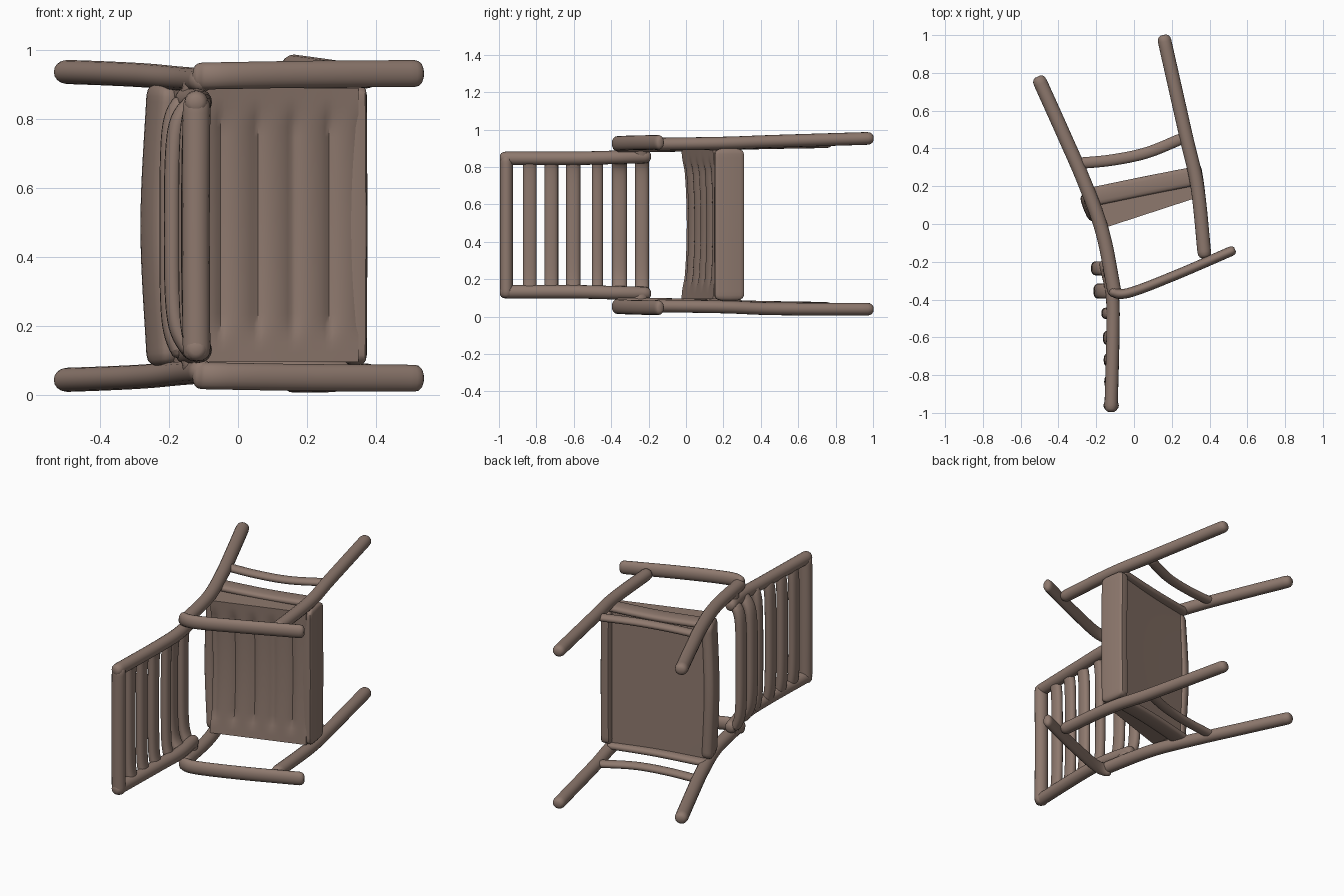
import bpy, bmesh, math
from mathutils import Vector

if "Cube" in bpy.data.objects:
    bpy.data.objects.remove(bpy.data.objects["Cube"])

wood = bpy.data.materials.new("brown_wood")
wood.diffuse_color = (0.27, 0.19, 0.155, 1)
wood.use_nodes = True
wood.node_tree.nodes["Principled BSDF"].inputs["Base Color"].default_value = wood.diffuse_color


def finish(name, bm):
    bmesh.ops.recalc_face_normals(bm, faces=bm.faces)
    me = bpy.data.meshes.new(name)
    bm.to_mesh(me)
    bm.free()
    ob = bpy.data.objects.new(name, me)
    bpy.context.collection.objects.link(ob)
    me.materials.append(wood)
    bpy.ops.object.select_all(action='DESELECT')
    ob.select_set(True)
    bpy.context.view_layer.objects.active = ob
    bpy.ops.object.shade_smooth_by_angle(angle=math.radians(45))
    return ob


def loft(name, rings):
    bm = bmesh.new()
    rows = [[bm.verts.new(p) for p in r] for r in rings]
    n = len(rows[0])
    for a, b in zip(rows, rows[1:]):
        for i in range(n):
            bm.faces.new((a[i], a[(i + 1) % n], b[(i + 1) % n], b[i]))
    bm.faces.new(rows[0])
    bm.faces.new(rows[-1])
    return finish(name, bm)


def smooth_path(pts, k=8):
    p = [Vector(q) for q in pts]
    p = [2 * p[0] - p[1]] + p + [2 * p[-1] - p[-2]]
    out = []
    for i in range(1, len(p) - 2):
        a, b, c, d = p[i - 1:i + 3]
        for s in range(k):
            t = s / k
            out.append(0.5 * (2 * b + (c - a) * t + (2 * a - 5 * b + 4 * c - d) * t * t
                              + (3 * b - a - 3 * c + d) * t ** 3))
    return out + [p[-2]]


def rod(name, pts, ru, rv, ref=(0, 0, 1), sides=16, power=1.0):
    """Rounded rod along a smooth path; rv is the radius along ref, ru across it."""
    path = smooth_path(pts)
    last = len(path) - 1
    rings = []

    def ring(c, t, s):
        u = t.cross(Vector(ref)).normalized()
        v = u.cross(t).normalized()
        r = []
        for i in range(sides):
            a = 2 * math.pi * i / sides
            x, y = math.cos(a), math.sin(a)
            x = math.copysign(abs(x) ** power, x)
            y = math.copysign(abs(y) ** power, y)
            r.append(c + u * ru * s * x + v * rv * s * y)
        rings.append(r)

    cap = min(ru, rv)
    for i, c in enumerate(path):
        t = (path[min(i + 1, last)] - path[max(i - 1, 0)]).normalized()
        if i == 0:
            for e, s in ((0, .45), (.2, .75), (.5, .93)):
                ring(c + t * cap * e, t, s)
            ring(c + t * cap, t, 1)
        elif i == last:
            ring(c - t * cap, t, 1)
            for e, s in ((.5, .93), (.2, .75), (0, .45)):
                ring(c - t * cap * e, t, s)
        elif cap < min((c - path[0]).length, (c - path[-1]).length):
            ring(c, t, 1)
    return loft(name, rings)


# Side frames: the chair lies on its side, so each pair is split along z
for side, s in (("upper", 1), ("lower", -1)):
    def P(x, y, h):
        return (x, y, (0.492 if s > 0 else 0.488) + s * h)
    rod(side + "_rear_leg", [P(-.51, .78, .445), P(-.375, .48, .44), P(-.262, .22, .434),
                             P(-.165, -.05, .425), P(-.10, -.38, .42)], .037, .035)
    rod(side + "_front_leg", [P(.155, 1.0, .462 if s > 0 else .448), P(.272, .48, .446),
                              P(.335, .2, .436), P(.375, -.18, .43)], .036, .034)
    rod(side + "_armrest", [P(-.13, -.36, .432), P(-.03, -.365, .434), P(.217, -.272, .438),
                            P(.535, -.135, .44)], .026, .039)
    rod(side + "_stretcher", [P(-.31, .32, .433), P(-.12, .338, .43), P(.07, .378, .43),
                              P(.26, .455, .438)], .03, .021)
    rod(side + "_seat_side_rail", [P(-.24, .14, .412), P(.05, .2, .405), P(.33, .255, .412)],
        .05, .02, power=.7)
    rod(side + "_back_rail", [P(-.122, -.995, .355), P(-.112, -.6, .355), P(-.115, -.38, .36),
                              P(-.155, -.19, .365)], .035, .036)
    # short block tying the backrest into the leg
    rod(side + "_back_joint", [P(-.145, -.24, .335), P(-.125, -.26, .435)], .045, .03, ref=(1, 0, 0))

# Backrest: top rail and slats bowed near their ends (y, end x, middle x, half width)
rod("back_top_rail", [(-.12, -.96, .10), (-.122, -.96, .48), (-.12, -.96, .865)], .035, .04, ref=(1, 0, 0))
for i, (y, xe, xm, w) in enumerate(((-.835, -.115, -.133, .037), (-.72, -.115, -.136, .037),
                                    (-.603, -.115, -.14, .038), (-.473, -.12, -.148, .03),
                                    (-.355, -.13, -.19, .04), (-.235, -.165, -.203, .037))):
    xq = xe + .85 * (xm - xe)
    rod("back_slat_%d" % (i + 1), [(xe, y, .11), (xq, y, .22), (xm, y, .48),
                                   (xq, y, .76), (xe, y, .86)],
        w, .025, ref=(1, 0, 0), power=.85)

# Seat: dished slab with rounded planks running across it
rings = []
N, M = 48, 28
for j in range(M + 1):
    t = j / M
    z = .095 + .795 * t
    bow = 1 - (2 * t - 1) ** 2
    fade = max(0, min(1, (z - .15) / .06, (.84 - z) / .06))
    ring = []
    for i in range(N + 1):
        f = i / N
        x = -.17 + .52 * f
        scallop = abs(math.sin(math.pi * (x + .05) / .105)) ** .6
        y = -.025 + .17 * f + .022 * bow * (1 - .5 * f) + .018 * fade * (1 - scallop)
        ring.append((x, y, z))
    ring += [(.34, .28, z), (.06, .215, z), (-.225 - .012 * bow, .15, z)]
    rings.append(ring)
loft("seat", rings)

# Front and rear aprons of the seat
rod("front_apron", [(.336, .23, .085), (.338, .23, .49), (.336, .23, .90)], .08, .03, ref=(1, .15, 0), power=.35)
rod("rear_apron", [(-.215, .085, .085), (-.234, .09, .49), (-.215, .085, .90)], .075, .035,
    ref=(1, .4, 0), power=.6)
